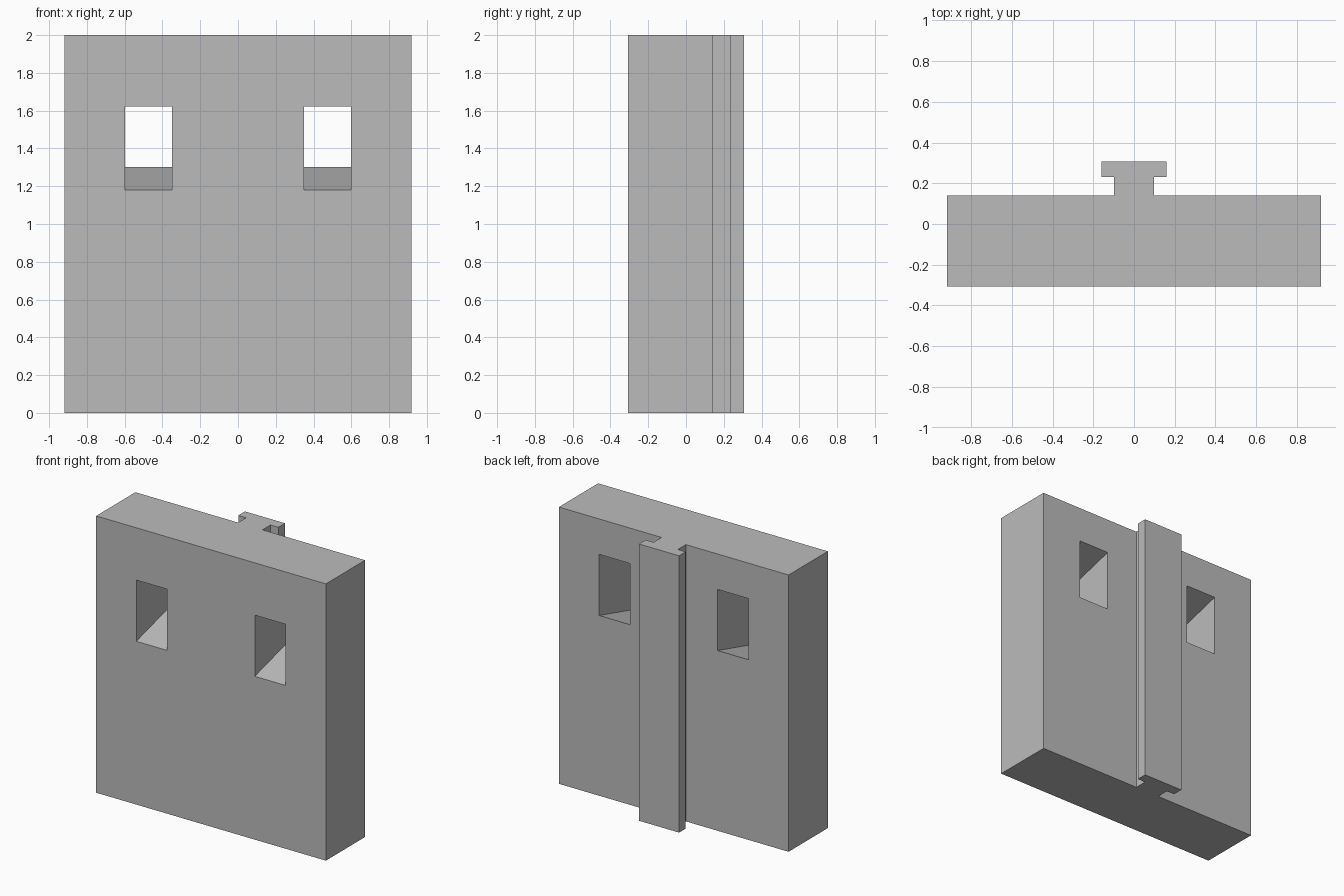
import bpy
import bmesh

if "Cube" in bpy.data.objects:
    bpy.data.objects.remove(bpy.data.objects["Cube"])

FRONT, BACK, HEIGHT = -0.308, 0.14, 2.0

grey = bpy.data.materials.new("plain grey")
grey.diffuse_color = (0.5, 0.5, 0.5, 1)
grey.use_nodes = True
grey.node_tree.nodes["Principled BSDF"].inputs["Base Color"].default_value = grey.diffuse_color


def prism(name, points, offset):
    """Extrude a flat outline along an offset into a closed solid."""
    bm = bmesh.new()
    face = bm.faces.new([bm.verts.new(p) for p in points])
    ext = bmesh.ops.extrude_face_region(bm, geom=[face], use_keep_orig=True)
    moved = [g for g in ext["geom"] if isinstance(g, bmesh.types.BMVert)]
    bmesh.ops.translate(bm, verts=moved, vec=offset)
    bmesh.ops.recalc_face_normals(bm, faces=bm.faces[:])
    mesh = bpy.data.meshes.new(name)
    bm.to_mesh(mesh)
    bm.free()
    mesh.materials.append(grey)
    obj = bpy.data.objects.new(name, mesh)
    bpy.context.collection.objects.link(obj)
    return obj


# Slab with a T-shaped rail on the back, as one outline
half = [(0.918, FRONT), (0.918, BACK), (0.097, BACK),
        (0.097, 0.232), (0.16, 0.232), (0.16, 0.308)]
outline = half + [(-x, y) for x, y in reversed(half)]
panel = prism("panel_with_rail", [(x, y, 0) for x, y in outline], (0, 0, HEIGHT))

# Two slots rising towards the back
SLOPE = 0.122 / (BACK - FRONT)
MARGIN = 0.04
for side, label in ((-1, "left"), (1, "right")):
    y0, depth = FRONT - MARGIN, BACK - FRONT + 2 * MARGIN
    z0, z1 = (z - MARGIN * SLOPE for z in (1.18, 1.622))
    xa, xb = side * 0.35, side * 0.597
    cutter = prism(label + "_slot_cutter",
                   [(xa, y0, z0), (xb, y0, z0), (xb, y0, z1), (xa, y0, z1)],
                   (0, depth, depth * SLOPE))
    cutter.hide_render = True
    cutter.hide_set(True)
    cut = panel.modifiers.new(label + "_slot", 'BOOLEAN')
    cut.operation = 'DIFFERENCE'
    cut.solver = 'EXACT'
    cut.object = cutter
